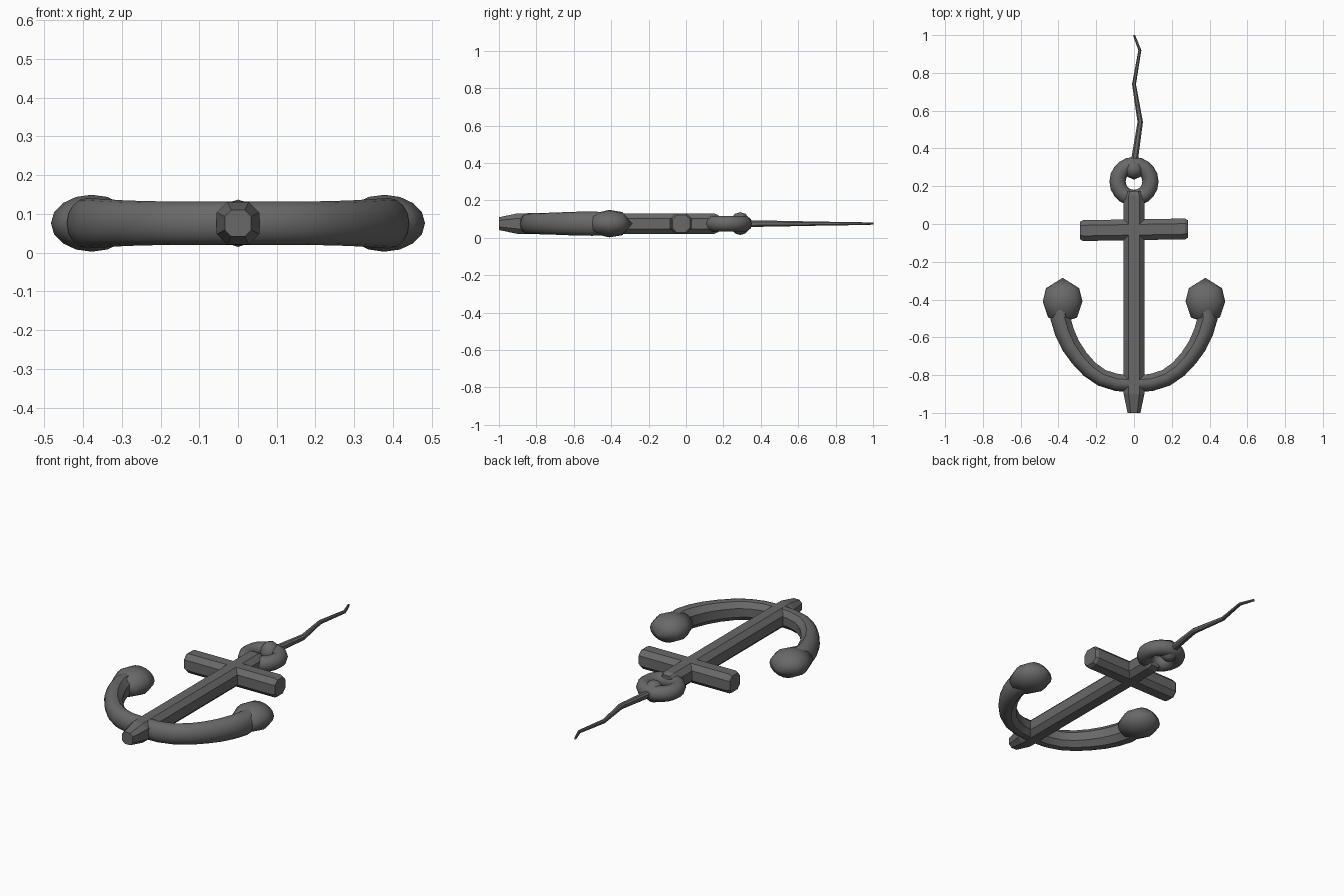
import bpy, bmesh, math
from mathutils import Vector

cube = bpy.data.objects.get("Cube")
if cube:
    bpy.data.objects.remove(cube, do_unlink=True)

ZC = 0.076  # height of the middle plane
iron = bpy.data.materials.new("dark_grey_iron")
iron.use_nodes = True
iron.diffuse_color = (0.14, 0.14, 0.14, 1)
iron.node_tree.nodes["Principled BSDF"].inputs["Base Color"].default_value = (0.14, 0.14, 0.14, 1)


def finish(bm, name, angle=None):
    bmesh.ops.remove_doubles(bm, verts=bm.verts, dist=1e-5)
    bmesh.ops.recalc_face_normals(bm, faces=bm.faces)
    me = bpy.data.meshes.new(name)
    bm.to_mesh(me)
    bm.free()
    me.materials.append(iron)
    ob = bpy.data.objects.new(name, me)
    bpy.context.collection.objects.link(ob)
    if angle:
        bpy.ops.object.select_all(action='DESELECT')
        ob.select_set(True)
        bpy.context.view_layer.objects.active = ob
        bpy.ops.object.shade_smooth_by_angle(angle=math.radians(angle))
    return ob


def sweep(name, path, section, scales, angle=None):
    """Loft a (sideways, up) section along a flat path of (x, y) points."""
    bm = bmesh.new()
    pts = [Vector((x, y, ZC)) for x, y in path]
    rings = []
    for i, p in enumerate(pts):
        t = (pts[min(i + 1, len(pts) - 1)] - pts[max(i - 1, 0)]).normalized()
        side = Vector((t.y, -t.x, 0))
        rings.append([bm.verts.new(p + side * u * scales[i] + Vector((0, 0, w * scales[i])))
                      for u, w in section])
    n = len(section)
    for a, b in zip(rings, rings[1:]):
        for j in range(n):
            bm.faces.new((a[j], a[(j + 1) % n], b[(j + 1) % n], b[j]))
    bm.faces.new(rings[0])
    bm.faces.new(rings[-1])
    return finish(bm, name, angle)


def chamfered(r, c):
    return [(r, c), (c, r), (-c, r), (-r, c), (-r, -c), (-c, -r), (c, -r), (r, -c)]


# Shank with tapered foot, and the slightly tilted stock across it
bar = chamfered(0.055, 0.028)
sweep("shank", [(0, -1), (0, -0.9), (0, 0.15), (0, 0.175)], bar, [0.62, 1, 1, 0.8])
sweep("stock", [(-0.285, -0.035), (-0.27, -0.035), (0.27, -0.026), (0.285, -0.026)],
      bar, [0.85, 1, 1, 0.85])

# Curved arms: rounded outside, chamfered inside
rounded = [(0.045 * math.cos(a), 0.056 * math.sin(a))
           for a in [math.radians(-90 + 22.5 * k) for k in range(9)]]
inner = [(-0.02, 0.052), (-0.046, 0.024), (-0.046, -0.024), (-0.02, -0.052)]
arm_path = [(0, -0.845), (0.09, -0.84), (0.17, -0.815), (0.235, -0.77), (0.29, -0.71),
            (0.335, -0.645), (0.368, -0.575), (0.39, -0.5), (0.385, -0.44)]
arm_scales = [1, 1, 1, 1.02, 1.05, 1.1, 1.14, 1.16, 1.1]
for label, s in (("left", 1), ("right", -1)):
    section = [(s * u, w) for u, w in rounded + inner]
    sweep(label + "_arm", [(s * x, y) for x, y in arm_path], section, arm_scales, 34)

    # Bulbous fluke turned around the y direction and flattened
    profile = [(0, -0.285), (0.088, -0.34), (0.105, -0.41), (0.077, -0.495), (0, -0.52)]
    bm = bmesh.new()
    vs = [bm.verts.new((r, y, 0)) for r, y in profile]
    es = [bm.edges.new(e) for e in zip(vs, vs[1:])]
    bmesh.ops.spin(bm, geom=vs + es, cent=(0, 0, 0), axis=(0, 1, 0),
                   angle=math.tau, steps=16)
    for v in bm.verts:
        v.co = (s * 0.378 + v.co.x, v.co.y, ZC + v.co.z * 0.7)
    finish(bm, label + "_fluke", 60)

# Ring through the head
bpy.ops.mesh.primitive_torus_add(major_segments=20, minor_segments=10, major_radius=0.087,
                                 minor_radius=0.043, location=(0, 0.225, ZC))
ring = bpy.context.object
ring.name = "ring"
ring.data.materials.append(iron)
bpy.ops.object.shade_smooth_by_angle(angle=math.radians(50))

# Knot around the ring and the tapering zigzag rope
bm = bmesh.new()
bmesh.ops.create_uvsphere(bm, u_segments=8, v_segments=6, radius=1)
for v in bm.verts:
    v.co = (v.co.x * 0.053, 0.29 + v.co.y * 0.055, ZC + v.co.z * 0.061)
finish(bm, "rope_knot", 50)
sweep("rope", [(0, 0.32), (0.033, 0.54), (0, 0.74), (0.031, 0.92), (0, 1)],
      chamfered(0.016, 0.008), [1.15, 0.9, 0.65, 0.5, 0.35])
